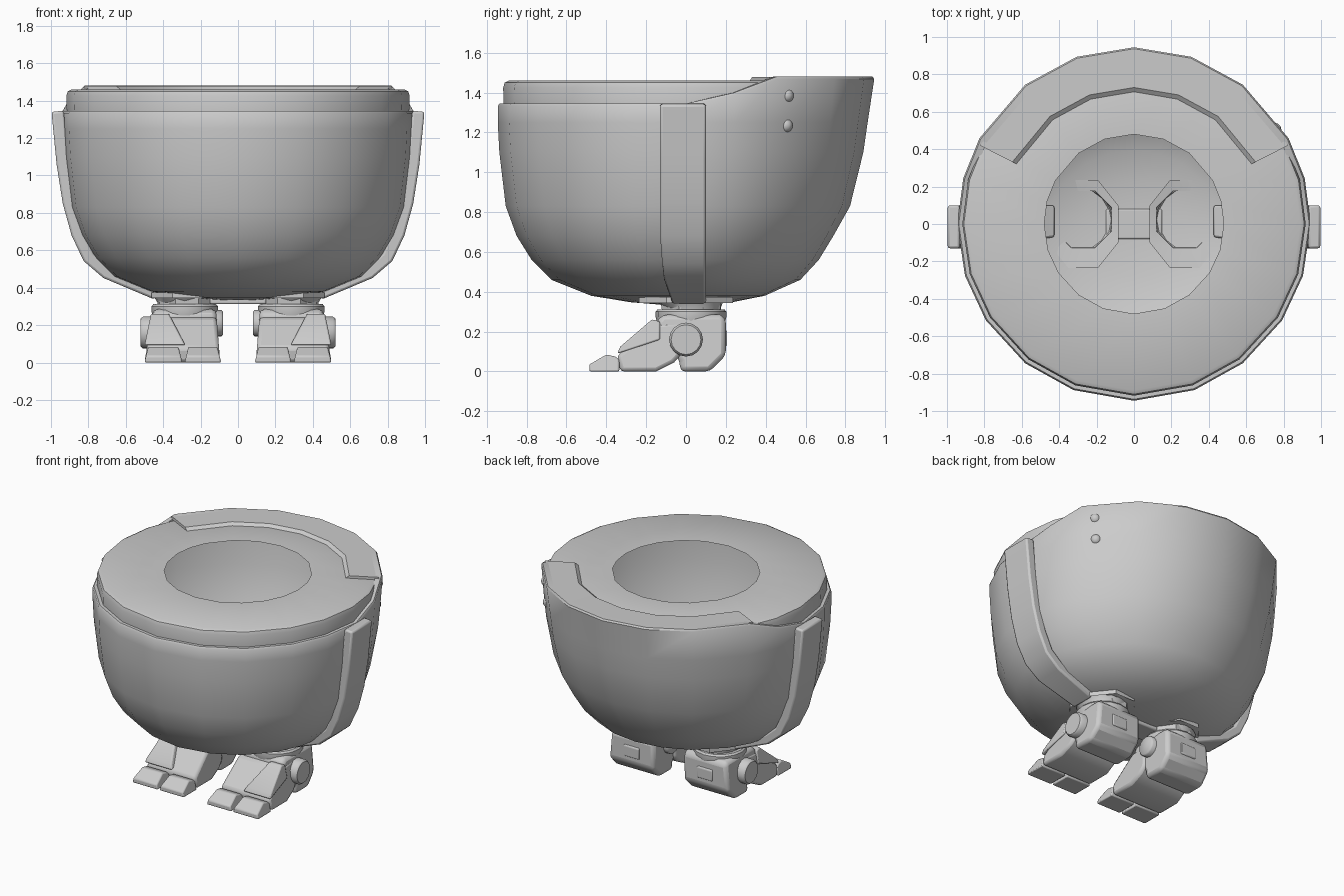
import bpy, bmesh, math
from mathutils import Vector

if "Cube" in bpy.data.objects:
    bpy.data.objects.remove(bpy.data.objects["Cube"])

grey = bpy.data.materials.new("plain grey")
grey.diffuse_color = (0.6, 0.6, 0.6, 1)
grey.use_nodes = True
grey.node_tree.nodes["Principled BSDF"].inputs["Base Color"].default_value = grey.diffuse_color


def finish(name, bm, bevel=0.0, angle=35):
    bmesh.ops.recalc_face_normals(bm, faces=bm.faces)
    me = bpy.data.meshes.new(name)
    bm.to_mesh(me)
    bm.free()
    ob = bpy.data.objects.new(name, me)
    bpy.context.collection.objects.link(ob)
    me.materials.append(grey)
    bpy.ops.object.select_all(action='DESELECT')
    ob.select_set(True)
    bpy.context.view_layer.objects.active = ob
    bpy.ops.object.shade_smooth_by_angle(angle=math.radians(angle))
    if bevel:
        mod = ob.modifiers.new("soft edges", 'BEVEL')
        mod.width, mod.segments, mod.limit_method = bevel, 2, 'ANGLE'
    return ob


def loft(name, rings, first=True, last=True, bevel=0.0, angle=35):
    """Skin a list of closed rings that have equal point counts."""
    bm = bmesh.new()
    vs = [[bm.verts.new(p) for p in r] for r in rings]
    n = len(vs[0])
    for a, b in zip(vs, vs[1:]):
        for i in range(n):
            bm.faces.new((a[i], a[(i + 1) % n], b[(i + 1) % n], b[i]))
    if first:
        bm.faces.new(vs[0])
    if last:
        bm.faces.new(vs[-1])
    return finish(name, bm, bevel, angle)


def circle(r, z, n, cx=0.0, cy=0.0, turn=0.0, ry=None):
    return [(cx + r * math.cos(turn + math.tau * i / n),
             cy + (ry or r) * math.sin(turn + math.tau * i / n), z) for i in range(n)]


def prism(name, yz, x0, x1, top=None, bevel=0.012):
    """Side profile extruded along x; top=(x0, x1) narrows it towards its highest point."""
    top = top or (x0, x1)
    zs = [z for _, z in yz]
    lo, hi = min(zs), max(zs)

    def side(a, b):
        return [(a + (b - a) * (z - lo) / (hi - lo), y, z) for y, z in yz]
    return loft(name, [side(x0, top[0]), side(x1, top[1])], bevel=bevel)


def hub(name, x0, x1, y, z, r, n=16):
    xm = x0 + (x1 - x0) * 0.85
    return loft(name, [[(x, y + q * math.cos(math.tau * i / n), z + q * math.sin(math.tau * i / n))
                        for i in range(n)] for x, q in ((x0, r), (xm, r), (x1, r * 0.88))], angle=50)


# Outer bowl, a thin shell: leaner towards the back, with a rim that rises there
half = [-70, -52, -33, -17, 0, 15, 29, 52, 71]
angles = [-90] + half + [90] + [180 - a for a in reversed(half)]
rows = [(.335, .12, .15), (.348, .28, .17), (.38, .475, .17), (.46, .675, .15), (.56, .775, .14),
        (.68, .85, .13), (.83, .905, .09), (1.10, .937, .05), (1.25, .945, .035)]


def rim_z(a):
    s = math.sin(math.radians(a))
    return 1.345 if s < 0.02 else 1.40 if s < 0.4 else 1.48


def around(radius, height):
    return [(radius(a) * math.cos(math.radians(a)), radius(a) * math.sin(math.radians(a)), height(a))
            for a in angles]


rings = [around(lambda a: r * (1 - f * max(0, math.sin(math.radians(a)))), lambda a: z) for z, r, f in rows]
rings += [around(lambda a: .945, lambda a: rim_z(a) - .012), around(lambda a: .937, rim_z),
          around(lambda a: .90, rim_z)]
loft("bowl", rings, last=False, angle=40)

# Inner rim and flat lid with a wide round opening
ring = [(1.335, .915), (1.425, .918), (1.45, .91), (1.46, .89), (1.46, .48)]
loft("rim_lid", [around(lambda a: r, lambda a: z) for z, r in ring], first=False, last=False)

# Slightly raised plate at the back of the rim
sections = []
for a in [27, 52, 71, 90, 109, 128, 153]:
    c, s = math.cos(math.radians(a)), math.sin(math.radians(a))
    sections.append([(r * c, r * s, z) for r, z in ((.70, 1.455), (.73, 1.478), (.925, 1.479), (.925, 1.455))])
loft("back_rim_plate", sections)

# Bar under the belly
loft("belly_bar", [[(x, y, z) for x, y in ((-.15, -.08), (.15, -.08), (.15, .08), (-.15, .08))]
                   for z in (.312, .35)], bevel=.008)

# Pair of bolts on the right side only
for z, y, x in ((1.385, .505, .752), (1.235, .50, .742)):
    bm = bmesh.new()
    bmesh.ops.create_uvsphere(bm, u_segments=12, v_segments=8, radius=.036)
    bmesh.ops.translate(bm, verts=bm.verts, vec=(x, y, z))
    finish("bolt", bm, angle=60)

strap_path = [(.997, 1.34), (.97, 1.06), (.937, .85), (.89, .68), (.825, .542), (.72, .452), (.447, .337)]
for s, label in ((1, "right"), (-1, "left")):
    def X(*v):
        return [s * a for a in v]

    # Side strap that follows the bowl
    pts = [Vector((x, 0, z)) for x, z in strap_path]
    strap = []
    for i, p in enumerate(pts):
        t = (pts[min(i + 1, 6)] - pts[max(i - 1, 0)]).normalized()
        q = p + Vector((t.z, 0, -t.x)) * .065
        y0 = (-.13, -.13, -.13, -.13, -.12, -.11, -.07)[i]
        strap.append([(s * v.x, y, v.z) for v, y in ((p, y0), (p, .1), (q, .1), (q, y0))])
    loft(label + "_strap", strap, bevel=.012)

    # Leg socket opening into the bowl, neck and ankle collar
    cx, px, turn = s * .285, s * .272, math.pi / 8
    loft(label + "_leg_socket", [circle(.205, .345, 8, px, 0, turn, .255), circle(.205, .375, 8, px, 0, turn, .255),
                                 circle(.165, .365, 8, px, .025, turn), circle(.155, .28, 8, px, .025, turn)],
         first=False, last=False)
    loft(label + "_neck", [circle(.145, .27, 16, cx, .03), circle(.145, .32, 16, cx, .03),
                           circle(.17, .36, 16, cx, .02)], last=False)
    loft(label + "_ankle_collar", [circle(r, z, 16, cx, .025) for r, z in
                                   ((.172, .25), (.178, .275), (.178, .30), (.168, .312), (.145, .312))],
         first=False, last=False)

    # Foot: heel block, instep, raised plate, toes
    prism(label + "_heel", [(-.03, 0), (.12, 0), (.2, .08), (.2, .27), (.17, .285), (-.12, .285),
                            (-.155, .24), (-.03, .05)], *X(.12, .48), top=X(.115, .455), bevel=.035)
    prism(label + "_instep", [(-.33, 0), (-.345, .08), (-.16, .24), (-.02, .25), (-.02, .09), (-.06, .045),
                              (-.15, 0)], *X(.095, .50), top=X(.115, .46), bevel=.02)
    prism(label + "_instep_plate", [(-.345, .09), (-.33, .125), (-.17, .262), (-.13, .25), (-.13, .16)],
          *X(.28, .50), top=X(.37, .465), bevel=.008)
    prism(label + "_heel_plate", [(.19, .12), (.207, .13), (.207, .20), (.19, .22)], *X(.23, .35), bevel=.005)
    for x0, x1 in ((.09, .285), (.298, .50)):
        prism(label + "_toe", [(-.485, 0), (-.485, .035), (-.40, .085), (-.355, .075), (-.335, .06),
                               (-.335, 0)], *X(x0, x1), top=X(x0 + .02, x1 - .02), bevel=.008)

    # Ankle hubs
    hub(label + "_outer_hub", *X(.44, .52), 0, .16, .085)
    hub(label + "_inner_hub", *X(.14, .08), .02, .21, .07)
